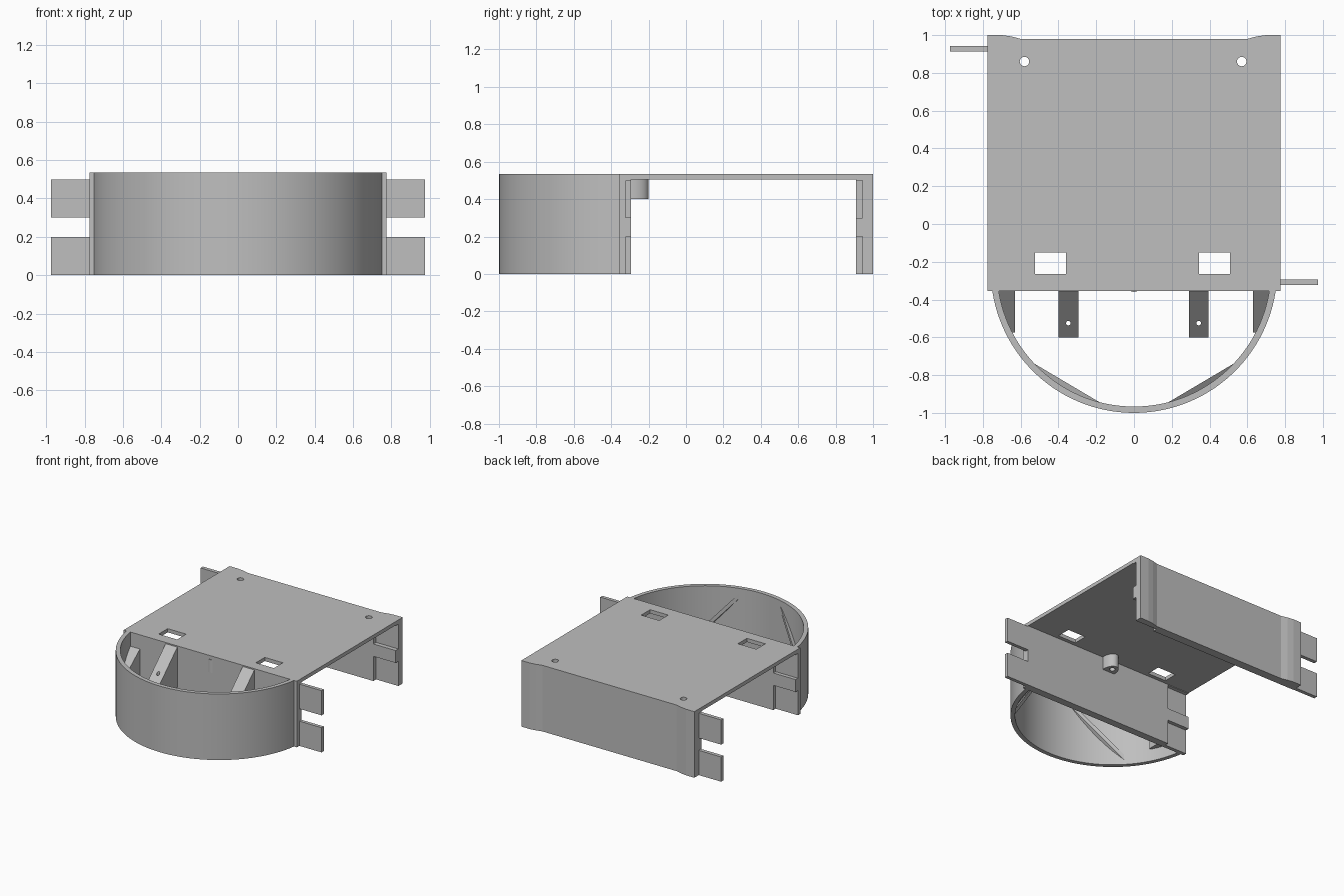
import bpy, bmesh, math

if "Cube" in bpy.data.objects:
    bpy.data.objects.remove(bpy.data.objects["Cube"])

grey = bpy.data.materials.new("plain grey")
grey.diffuse_color = (0.52, 0.52, 0.52, 1)
grey.use_nodes = True
grey.node_tree.nodes["Principled BSDF"].inputs["Base Color"].default_value = grey.diffuse_color


def loft(name, lower, upper):
    """Closed solid between two matching rings of 3D points."""
    bm = bmesh.new()
    lo = [bm.verts.new(p) for p in lower]
    hi = [bm.verts.new(p) for p in upper]
    n = len(lo)
    bm.faces.new(lo[::-1])
    bm.faces.new(hi)
    for i in range(n):
        bm.faces.new((lo[i], lo[(i + 1) % n], hi[(i + 1) % n], hi[i]))
    bmesh.ops.recalc_face_normals(bm, faces=bm.faces)
    me = bpy.data.meshes.new(name)
    bm.to_mesh(me)
    bm.free()
    ob = bpy.data.objects.new(name, me)
    bpy.context.collection.objects.link(ob)
    me.materials.append(grey)
    return ob


def prism(name, outline, z0, z1):
    return loft(name, [(x, y, z0) for x, y in outline], [(x, y, z1) for x, y in outline])


def box(name, x0, x1, y0, y1, z0, z1):
    return prism(name, [(x0, y0), (x1, y0), (x1, y1), (x0, y1)], z0, z1)


def oval(x, y, rx, ry, n=32):
    return [(x + rx * math.cos(2 * math.pi * i / n), y + ry * math.sin(2 * math.pi * i / n))
            for i in range(n)]


def cut(ob, *cutters):
    for c in cutters:
        m = ob.modifiers.new("cut", 'BOOLEAN')
        m.operation, m.solver, m.object = 'DIFFERENCE', 'EXACT', c
        c.hide_render = True
        c.hide_set(True)


def smooth(ob):
    bpy.ops.object.select_all(action='DESELECT')
    ob.select_set(True)
    bpy.context.view_layer.objects.active = ob
    bpy.ops.object.shade_smooth_by_angle(angle=math.radians(30))


W, H, T = 0.775, 0.535, 0.505       # half width, height, underside of plate
FRONT, INNER = -0.355, -0.295       # front wall faces
BACK = [(W, 1.0), (0.70, 1.0), (0.65, 0.993), (0.60, 0.98)]
BACK += [(-x, y) for x, y in reversed(BACK)]
TABS = ((0.0, 0.2), (0.3, 0.5))     # heights of the joining tabs

# Top plate with screw holes and slots
plate = prism("top_plate", [(-W, FRONT), (W, FRONT)] + BACK, T, H)
cut(plate,
    prism("hole_cutter_left", oval(-0.58, 0.86, 0.025, 0.025), 0.4, 0.6),
    prism("hole_cutter_right", oval(0.57, 0.86, 0.025, 0.025), 0.4, 0.6),
    box("slot_cutter_left", -0.525, -0.36, -0.265, -0.15, 0.4, 0.6),
    box("slot_cutter_right", 0.345, 0.507, -0.265, -0.15, 0.4, 0.6))

# Walls, each with tabs at one end and matching recesses at the other
front_wall = box("front_wall", -W, W, FRONT, INNER, 0, T)
back_wall = prism("back_wall", [(-W, 0.91), (W, 0.91)] + BACK, 0, T)
for i, (z0, z1) in enumerate(TABS):
    box(f"front_tab_{i}", W, 0.975, -0.323, INNER, z0, z1)
    box(f"back_tab_{i}", -0.975, -W, 0.913, 0.943, z0, z1)
    low = z0 if z0 else -0.05
    cut(front_wall, box(f"front_recess_cutter_{i}", -0.9, -0.575, -0.325, -0.2, low, z1))
    cut(back_wall, box(f"back_recess_cutter_{i}", 0.575, 0.9, 0.85, 0.945, low, z1))

# Round boss under the plate
boss = prism("boss", oval(0, -0.28, 0.055, 0.08), 0.40, T)
cut(boss, prism("boss_hole_cutter", oval(0, -0.25, 0.022, 0.022, 20), 0.3, 0.49))
smooth(boss)

# Curved front shell
CY, RO, RI = -0.2415, 0.7585, 0.725


def arc(r, n=56):
    a = math.asin((CY - FRONT) / r)
    return [(r * math.cos(t), CY + r * math.sin(t)) for t in
            (-a - (math.pi - 2 * a) * i / n for i in range(n + 1))]


smooth(prism("curved_shell", arc(RO) + arc(RI)[::-1], 0, H))


# Wedge brackets on the front wall
def wedge(name, x0, x1, tip, top, tip_top, bottom):
    side = [(FRONT, bottom), (FRONT, top), (tip, tip_top), (tip, bottom)]
    return loft(name, [(x0, y, z) for y, z in side], [(x1, y, z) for y, z in side])


for name, x0, x1 in (("left", -0.40, -0.295), ("right", 0.29, 0.395)):
    w = wedge(f"{name}_bracket", x0, x1, -0.60, 0.525, 0.29, 0.20)
    cut(w, prism(f"{name}_bracket_cutter", oval((x0 + x1) / 2, -0.525, 0.012, 0.012, 16), 0.1, 0.6))

# Side brackets, fitted to the shell, and slanted ribs inside the shell
for name, s in (("left", -1), ("right", 1)):
    ys = [FRONT - 0.22 * i / 8 for i in range(9)]
    rim = [(s * (math.sqrt(RI ** 2 - (y - CY) ** 2) + 0.005), y) for y in ys]
    plan = [(s * 0.63, FRONT)] + rim + [(s * 0.63, ys[-1])]
    loft(f"{name}_side_bracket", [(x, y, 0.10) for x, y in plan],
         [(x, y, 0.42 + (y - FRONT) * 0.8) for x, y in plan])

    a0, a1 = math.atan2(-0.945 - CY, 0.17), math.atan2(-0.73 - CY, 0.535)
    plan = [(s * (RI + 0.004) * math.cos(t), CY + (RI + 0.004) * math.sin(t))
            for t in (a0 + (a1 - a0) * i / 12 for i in range(13))]
    height = [0.49 - 0.44 * (abs(x) - 0.17) / 0.365 for x, y in plan]
    loft(f"{name}_rib", [(x, y, z - 0.02) for (x, y), z in zip(plan, height)],
         [(x, y, z + 0.02) for (x, y), z in zip(plan, height)])
